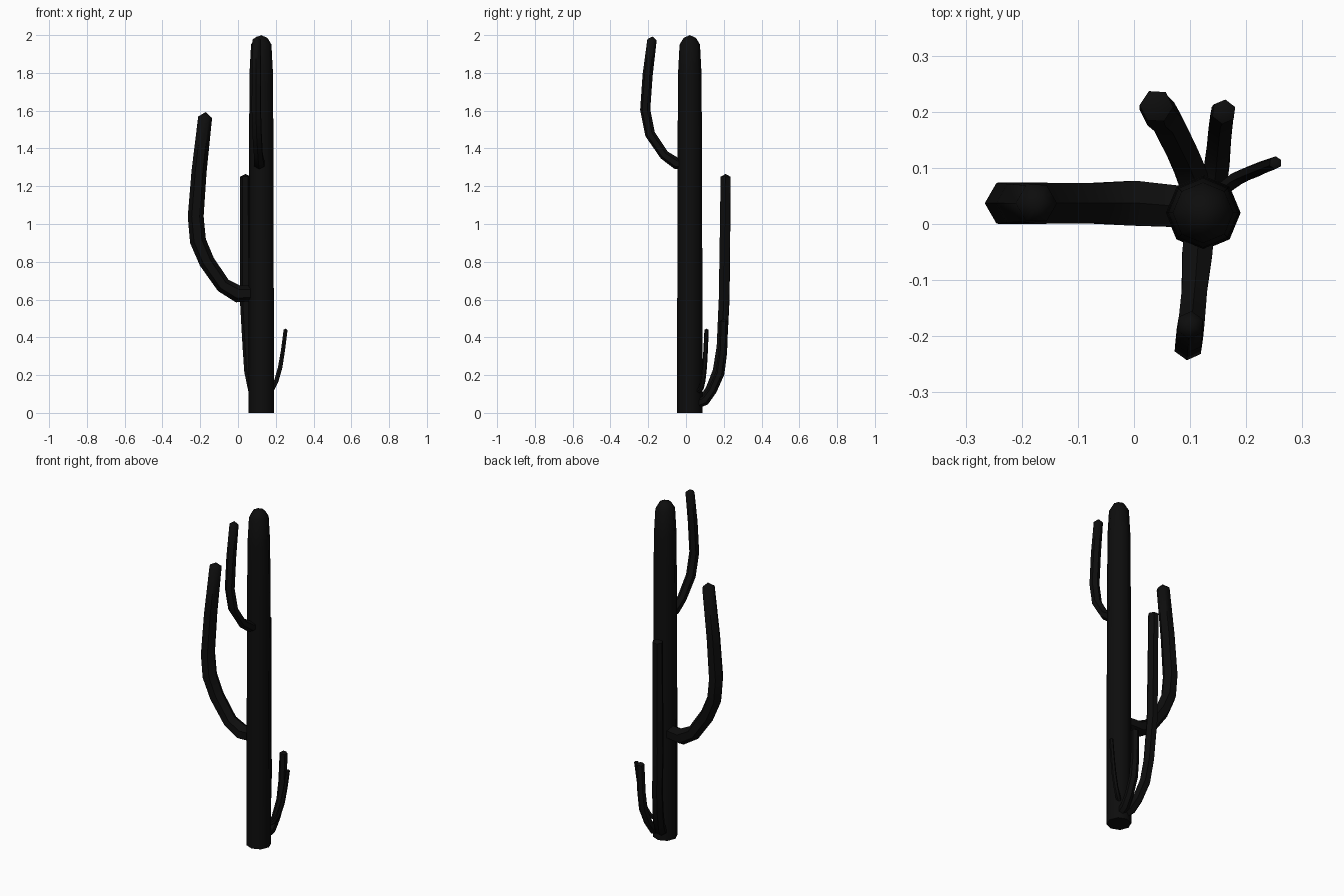
import bpy, bmesh, math
from mathutils import Vector

if "Cube" in bpy.data.objects:
    bpy.data.objects.remove(bpy.data.objects["Cube"])

skin = bpy.data.materials.new("near_black")
skin.diffuse_color = (0.004, 0.004, 0.004, 1)
skin.use_nodes = True
skin.node_tree.nodes["Principled BSDF"].inputs["Base Color"].default_value = skin.diffuse_color


def tube(name, path, radii, sides, bend, tip):
    """Sweep a ring along path; bend is the horizontal direction the arm leans, tip the cap height."""
    pts = [Vector(p) for p in path]
    lean = Vector((bend[0], bend[1], 0)).normalized()
    side = Vector((0, 0, 1)).cross(lean)
    bm = bmesh.new()
    rings = []
    for i, p in enumerate(pts):
        a, b = pts[max(i - 1, 0)], pts[min(i + 1, len(pts) - 1)]
        t = (p - a).normalized() + (b - p).normalized()
        out = side.cross(t.normalized()).normalized()
        ring = []
        for k in range(sides):
            ang = 2 * math.pi * k / sides
            ring.append(bm.verts.new(p + radii[i] * (math.cos(ang) * out + math.sin(ang) * side)))
        rings.append(ring)
    for r0, r1 in zip(rings, rings[1:]):
        for k in range(sides):
            n = (k + 1) % sides
            bm.faces.new((r0[k], r0[n], r1[n], r1[k]))
    bm.faces.new(rings[0][::-1])
    # pointed cap
    top = bm.verts.new(pts[-1] + (pts[-1] - pts[-2]).normalized() * tip)
    for k in range(sides):
        bm.faces.new((rings[-1][k], rings[-1][(k + 1) % sides], top))
    bmesh.ops.recalc_face_normals(bm, faces=bm.faces)
    me = bpy.data.meshes.new(name)
    bm.to_mesh(me)
    bm.free()
    me.materials.append(skin)
    ob = bpy.data.objects.new(name, me)
    bpy.context.collection.objects.link(ob)
    bpy.context.view_layer.objects.active = ob
    ob.select_set(True)
    bpy.ops.object.shade_smooth_by_angle(angle=math.radians(50))
    ob.select_set(False)


# Trunk with rounded top
trunk = [(0, .067), (.9, .066), (1.5, .064), (1.8, .062), (1.95, .054), (1.985, .033)]
tube("trunk", [(.123, .02, z) for z, r in trunk], [r for z, r in trunk], 8, (1, 0), .015)

# Large left arm
tube("left_arm",
     [(.1, .03, .635), (.0, .037, .63), (-.078, .037, .675), (-.165, .037, .8), (-.212, .037, .91),
      (-.224, .037, 1.04), (-.206, .037, 1.28), (-.174, .037, 1.565)],
     [.042, .046, .041, .042, .043, .042, .04, .037], 6, (-1, 0), .028)

# Upper front arm
tube("front_arm",
     [(.117, .0, 1.32), (.113, -.05, 1.32), (.108, -.115, 1.365), (.101, -.19, 1.475),
      (.097, -.216, 1.605), (.098, -.203, 1.79), (.1, -.18, 1.975)],
     [.03, .031, .026, .027, .027, .027, .025], 6, (-.1, -1), .018)

# Tall back arm
tube("back_arm",
     [(.115, .05, .05), (.1, .095, .07), (.085, .13, .12), (.065, .17, .22), (.055, .19, .35),
      (.042, .202, .6), (.041, .206, .9), (.04, .21, 1.25)],
     [.03, .031, .031, .032, .031, .032, .031, .03], 6, (-.45, .9), .015)

# Short back arm
tube("short_back_arm",
     [(.14, .05, .045), (.147, .1, .065), (.151, .14, .12), (.155, .18, .21), (.157, .195, .32),
      (.16, .2, .485)],
     [.024, .026, .024, .024, .023, .022], 6, (.13, 1), .014)

# Thin right shoot
tube("right_shoot",
     [(.155, .06, .11), (.182, .08, .13), (.203, .09, .17), (.223, .098, .24), (.238, .104, .33),
      (.252, .109, .44)],
     [.013, .014, .013, .013, .012, .0115], 6, (.9, .45), .006)
